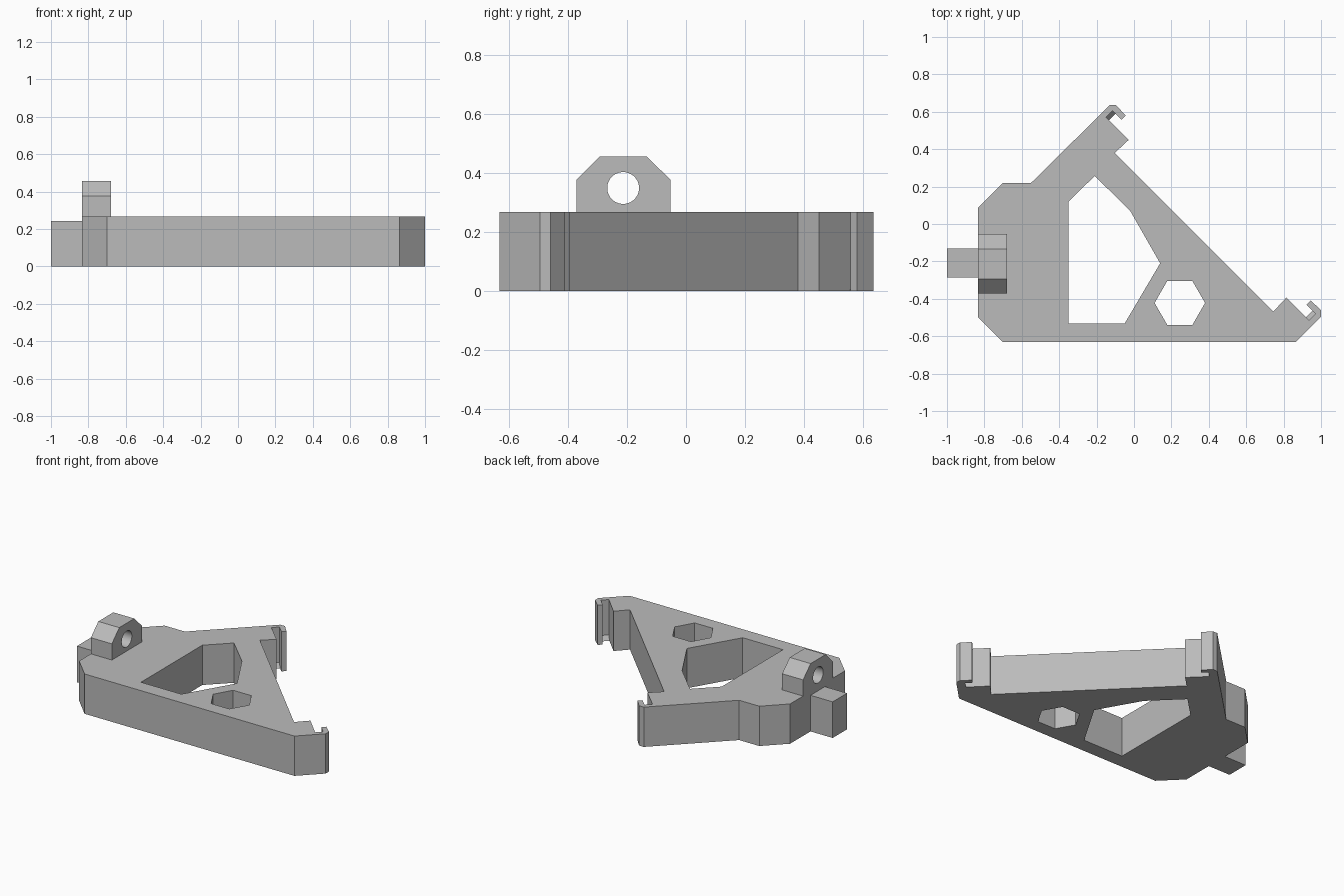
import bpy
import bmesh
from math import cos, sin, pi
from mathutils import Vector

cube = bpy.data.objects.get("Cube")
if cube:
    bpy.data.objects.remove(cube, do_unlink=True)

# One plain grey for the whole bracket
grey = bpy.data.materials.new("plain_grey")
grey.use_nodes = True
COLOUR = (0.50, 0.50, 0.50, 1)
grey.diffuse_color = COLOUR
grey.node_tree.nodes["Principled BSDF"].inputs["Base Color"].default_value = COLOUR

X, Y, Z = Vector((1, 0, 0)), Vector((0, 1, 0)), Vector((0, 0, 1))


def prism(name, loops, sweep, u=X, v=Y, origin=Vector()):
    """Fill an outline (further loops are holes) in the u-v plane and sweep it."""
    bm = bmesh.new()
    for loop in loops:
        verts = [bm.verts.new(origin + u * a + v * b) for a, b in loop]
        for i, vert in enumerate(verts):
            bm.edges.new((verts[i - 1], vert))
    bmesh.ops.triangle_fill(bm, use_beauty=True, edges=bm.edges[:])
    swept = bmesh.ops.extrude_face_region(bm, geom=bm.faces[:], use_keep_orig=True)
    moved = [g for g in swept["geom"] if isinstance(g, bmesh.types.BMVert)]
    bmesh.ops.translate(bm, verts=moved, vec=sweep)
    bmesh.ops.recalc_face_normals(bm, faces=bm.faces[:])
    mesh = bpy.data.meshes.new(name)
    bm.to_mesh(mesh)
    bm.free()
    mesh.materials.append(grey)
    obj = bpy.data.objects.new(name, mesh)
    bpy.context.collection.objects.link(obj)
    return obj


def ring(cx, cy, radius, sides):
    return [(cx + radius * cos(2 * pi * i / sides), cy + radius * sin(2 * pi * i / sides))
            for i in range(sides)]


def mirrored(p):
    """Swap a point between the two clip ends of the slanted edge."""
    return (p[1] + 0.365, p[0] - 0.365)


# Plate with a clip hook at each end of the slanted edge
clip = [(1, -0.495), (1, -0.46), (0.945, -0.41), (0.923, -0.432), (0.97, -0.48),
        (0.935, -0.515), (0.815, -0.393), (0.745, -0.468)]
outline = [(-0.70, -0.632), (0.863, -0.632)] + clip
outline += [mirrored(p) for p in reversed(clip)]
outline += [(-0.55, 0.22), (-0.70, 0.22), (-0.835, 0.085), (-0.835, -0.497)]
window = [(-0.35, 0.12), (-0.21, 0.257), (-0.02, 0.07), (0.14, -0.21),
          (-0.05, -0.532), (-0.35, -0.532)]
prism("bracket_plate", [outline, window, ring(0.245, -0.422, 0.135, 6)], Z * 0.268)

# Small sloped stop at the foot of each clip slot
foot = (0.935, -0.515)
for name, (px, py), side in (("right_end_stop", foot, -1), ("back_end_stop", mirrored(foot), 1)):
    prism(name, [[(0, 0), (0.022, 0), (0, 0.03)]], Vector((0.035, 0.035, 0)),
          Vector((side, -side, 0)).normalized(), Z, Vector((px, py, 0)))

# Upright lug with a round cross hole
lug = [(-0.372, 0.268), (-0.053, 0.268), (-0.053, 0.377), (-0.133, 0.456),
       (-0.293, 0.456), (-0.372, 0.377)]
lug_obj = prism("hinge_lug", [lug, ring(-0.213, 0.349, 0.054, 40)], X * 0.156,
                Y, Z, X * -0.835)
bpy.ops.object.select_all(action="DESELECT")
lug_obj.select_set(True)
bpy.context.view_layer.objects.active = lug_obj
bpy.ops.object.shade_smooth_by_angle(angle=pi / 6)

# Side arm below the lug
prism("side_arm", [[(-1, -0.285), (-0.835, -0.285), (-0.835, -0.132), (-1, -0.132)]], Z * 0.243)
